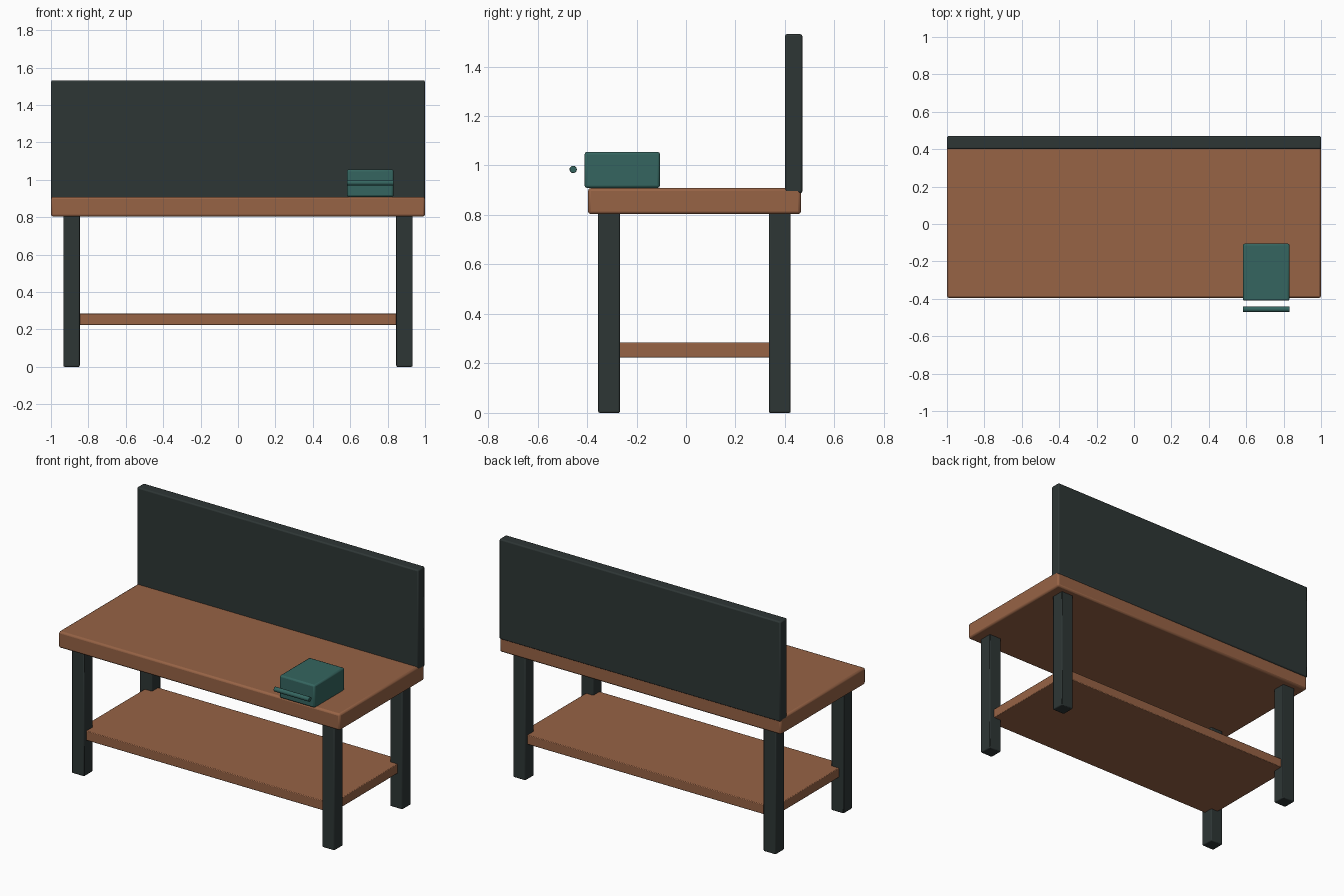
import bpy
import math

if "Cube" in bpy.data.objects:
    bpy.data.objects.remove(bpy.data.objects["Cube"], do_unlink=True)


def material(name, rgb):
    mat = bpy.data.materials.new(name)
    mat.use_nodes = True
    color = (*rgb, 1.0)
    mat.diffuse_color = color
    mat.node_tree.nodes["Principled BSDF"].inputs["Base Color"].default_value = color
    return mat


wood = material("warm brown wood", (0.31, 0.125, 0.06))
steel = material("dark grey steel", (0.027, 0.037, 0.036))
teal = material("teal paint", (0.035, 0.13, 0.115))


def finish(obj, name, mat, bevel):
    obj.name = name
    obj.data.materials.append(mat)
    mod = obj.modifiers.new("soft edges", "BEVEL")
    mod.width = bevel
    mod.segments = 2
    mod.limit_method = "ANGLE"
    mod.angle_limit = math.radians(40)
    bpy.ops.object.shade_smooth_by_angle(angle=math.radians(35))
    return obj


def box(name, x, y, z, mat, bevel):
    """Bevelled box from (min, max) ranges on each axis."""
    ranges = (x, y, z)
    bpy.ops.mesh.primitive_cube_add(size=1, location=[(a + b) / 2 for a, b in ranges])
    obj = bpy.context.object
    obj.scale = [b - a for a, b in ranges]
    bpy.ops.object.transform_apply(location=False, rotation=False, scale=True)
    return finish(obj, name, mat, bevel)


# Worktop, lower shelf and upright back panel
box("worktop", (-1, 1), (-0.396, 0.465), (0.803, 0.909), wood, 0.012)
box("lower_shelf", (-0.9, 0.9), (-0.332, 0.4), (0.224, 0.285), wood, 0.004)
box("back_panel", (-1, 1), (0.4, 0.47), (0.888, 1.531), steel, 0.008)

# Four square legs
for side, sx in (("left", 1), ("right", -1)):
    for end, y in (("front", -0.311), ("back", 0.379)):
        x = sx * 0.89
        box(f"{end}_{side}_leg", (x - 0.044, x + 0.044), (y - 0.044, y + 0.044),
            (0, 0.81), steel, 0.006)

# Bench vise: body and the loose bar in front of it
box("vise_body", (0.582, 0.832), (-0.41, -0.105), (0.909, 1.055), teal, 0.01)
bpy.ops.mesh.primitive_cylinder_add(vertices=20, radius=0.0148, depth=0.25,
                                    location=(0.707, -0.456, 0.984),
                                    rotation=(0, math.pi / 2, 0))
finish(bpy.context.object, "vise_bar", teal, 0.002)
